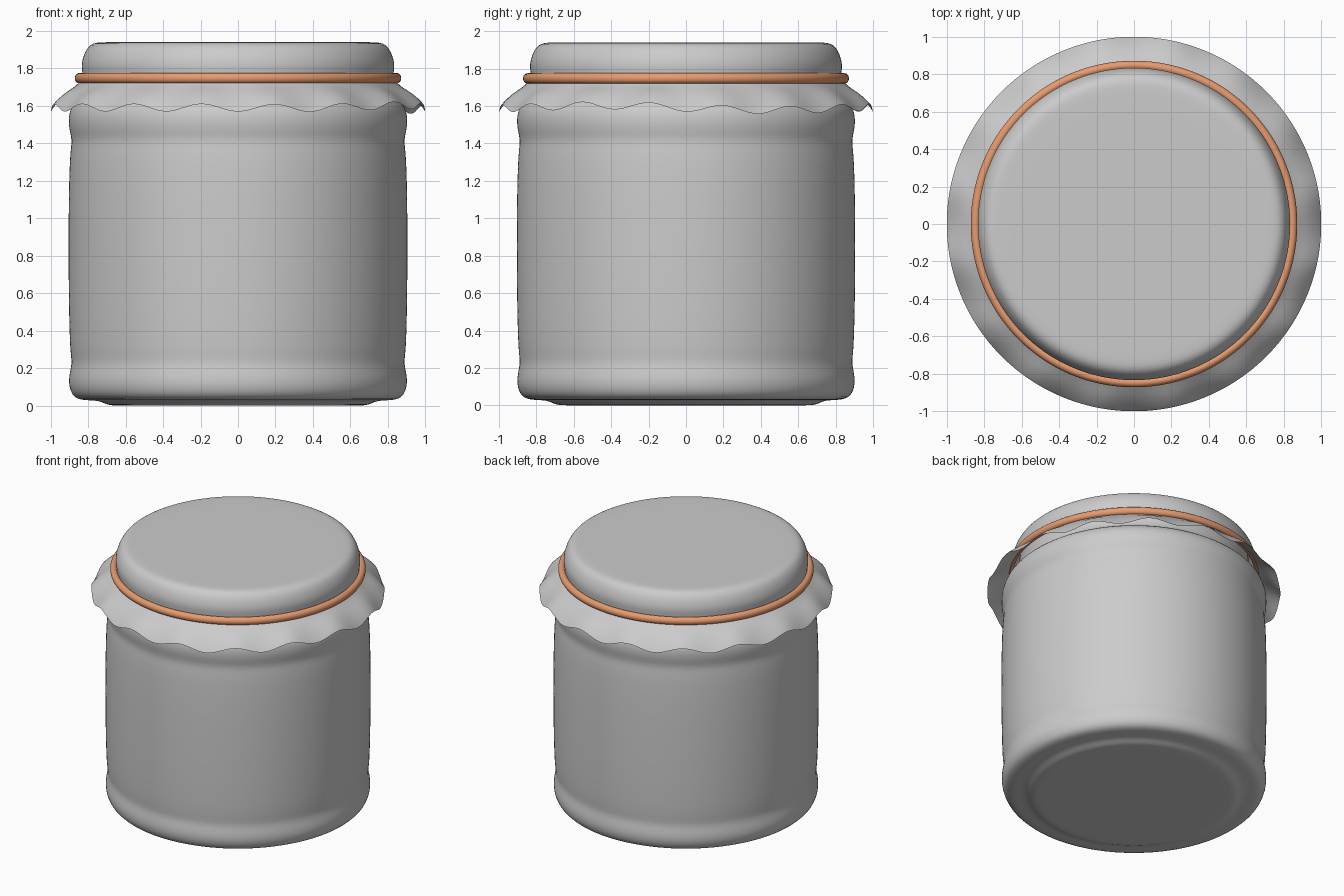
import bpy, bmesh, math

if "Cube" in bpy.data.objects:
    bpy.data.objects.remove(bpy.data.objects["Cube"], do_unlink=True)

SEGMENTS = 128


def material(name, colour):
    mat = bpy.data.materials.new(name)
    mat.use_nodes = True
    rgba = (*colour, 1)
    mat.diffuse_color = rgba
    mat.node_tree.nodes["Principled BSDF"].inputs["Base Color"].default_value = rgba
    return mat


def lathe(name, profile, mat, closed=False, wave=None):
    """Spin a (radius, height) profile, listed upwards on the outside, around z."""
    bm = bmesh.new()
    rings = []
    for r, z in profile:
        if r == 0:
            rings.append([bm.verts.new((0, 0, z))] * SEGMENTS)
            continue
        ring = []
        for i in range(SEGMENTS):
            a = math.tau * i / SEGMENTS
            dz = wave(a, r, z) if wave else 0
            ring.append(bm.verts.new((r * math.cos(a), r * math.sin(a), z + dz)))
        rings.append(ring)
    pairs = list(zip(rings, rings[1:]))
    if closed:
        pairs.append((rings[-1], rings[0]))
    for low, high in pairs:
        for i in range(SEGMENTS):
            j = (i + 1) % SEGMENTS
            corners = dict.fromkeys((low[i], low[j], high[j], high[i]))
            bm.faces.new(list(corners)).smooth = True
    mesh = bpy.data.meshes.new(name)
    bm.to_mesh(mesh)
    bm.free()
    mesh.materials.append(mat)
    obj = bpy.data.objects.new(name, mesh)
    bpy.context.collection.objects.link(obj)
    sub = obj.modifiers.new("Rounding", 'SUBSURF')
    sub.levels = sub.render_levels = 1
    return obj


def frill_wave(a, r, z):
    """Soft folds that grow towards the hem of the cloth."""
    if z > 1.72:
        return 0
    grow = min(1, (r - 0.85) / 0.15) ** 1.3
    folds = -0.022 * math.cos(16 * a)
    uneven = -0.014 * math.sin(3 * a) * max(0, math.cos(a))
    return grow * (folds + uneven)


grey = material("pale grey", (0.6, 0.6, 0.6))
orange = material("soft orange", (0.8, 0.33, 0.16))

# Jar: raised foot, rounded base, two shallow grooves, shoulder and neck
lathe("jar_body", [
    (0, 0), (0.6, 0), (0.66, 0), (0.70, 0.004), (0.73, 0.022),
    (0.77, 0.028), (0.83, 0.029), (0.872, 0.042), (0.894, 0.075),
    (0.904, 0.12), (0.9, 0.17), (0.886, 0.225), (0.893, 0.27),
    (0.899, 0.36), (0.904, 0.6), (0.905, 0.85), (0.904, 1.1),
    (0.899, 1.29), (0.893, 1.37), (0.886, 1.42), (0.9, 1.47),
    (0.905, 1.52), (0.9, 1.57), (0.88, 1.61), (0.845, 1.64),
    (0.8, 1.66), (0.785, 1.69), (0.785, 1.86), (0.77, 1.88), (0, 1.88)], grey)

# Cloth cover: wavy hem, pinched under the band, rounded flat top
lathe("cloth_cover", [
    (1.0, 1.59), (0.985, 1.61), (0.96, 1.637), (0.93, 1.665),
    (0.895, 1.69), (0.86, 1.714), (0.837, 1.735), (0.828, 1.76),
    (0.833, 1.79), (0.835, 1.82), (0.83, 1.85), (0.818, 1.885),
    (0.8, 1.915), (0.775, 1.934), (0.74, 1.94), (0.68, 1.94), (0, 1.94)],
    grey, wave=frill_wave)

# Elastic band around the pinch
band = [(0.847 + 0.026 * math.cos(t), 1.748 + 0.029 * math.sin(t))
        for t in (math.tau * k / 12 for k in range(12))]
lathe("elastic_band", band, orange, closed=True)
